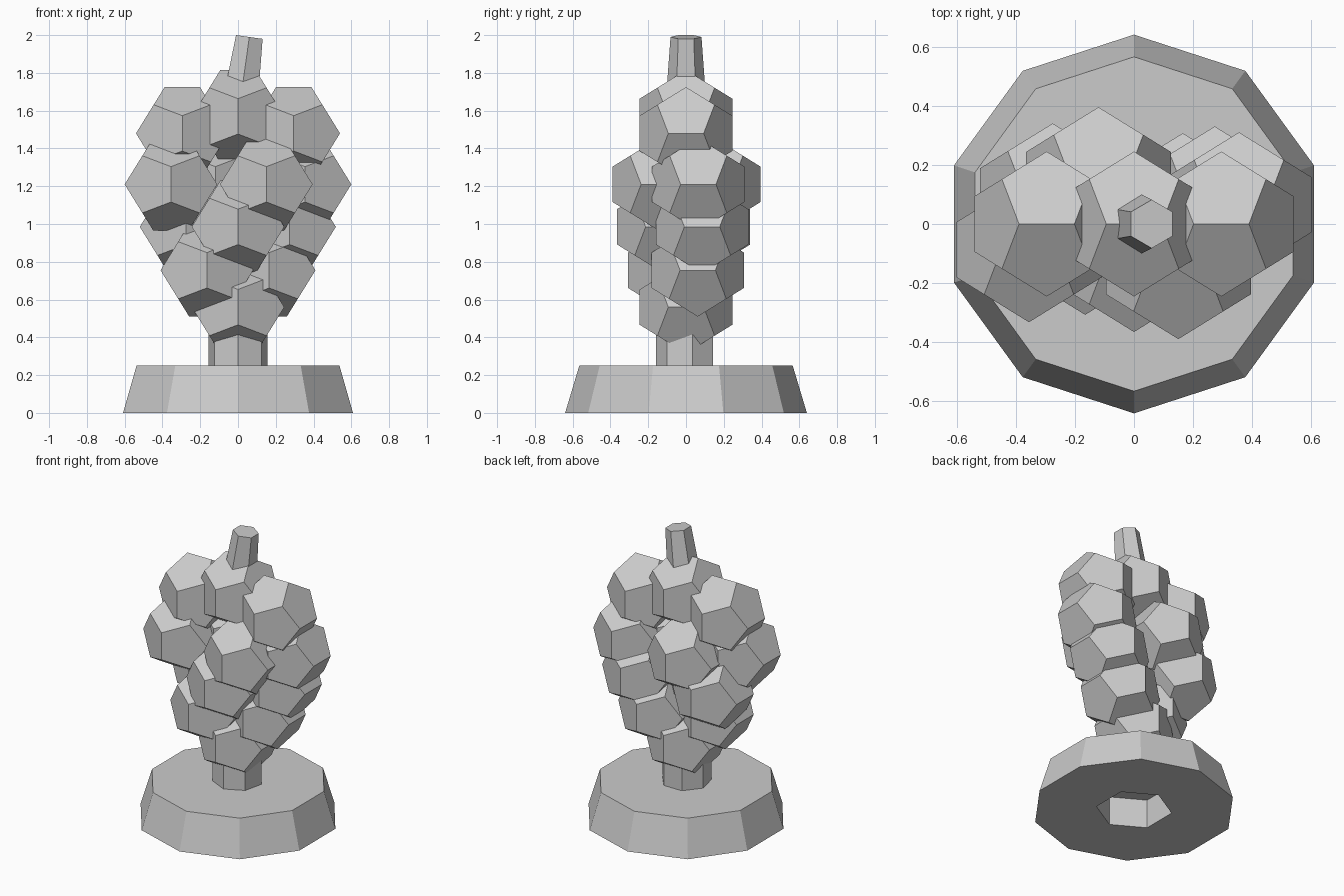
import bpy
import bmesh
from math import sin, cos, pi, sqrt
from mathutils import Matrix, Vector

cube = bpy.data.objects.get("Cube")
if cube:
    bpy.data.objects.remove(cube, do_unlink=True)

grey = bpy.data.materials.new("plain grey")
grey.use_nodes = True
tone = (0.6, 0.6, 0.6, 1)
grey.diffuse_color = tone
grey.node_tree.nodes["Principled BSDF"].inputs["Base Color"].default_value = tone


def finish(bm, name, location=(0, 0, 0)):
    bmesh.ops.recalc_face_normals(bm, faces=bm.faces)
    mesh = bpy.data.meshes.new(name)
    bm.to_mesh(mesh)
    bm.free()
    mesh.materials.append(grey)
    obj = bpy.data.objects.new(name, mesh)
    obj.location = location
    bpy.context.collection.objects.link(obj)
    return obj


def ring(bm, sides, radius, z):
    """Polygon of vertices with one corner towards the front."""
    return [bm.verts.new((radius * sin(2 * pi * i / sides),
                          -radius * cos(2 * pi * i / sides), z))
            for i in range(sides)]


def prism(name, sides, bottom, top, z0, z1):
    bm = bmesh.new()
    a, b = ring(bm, sides, bottom, z0), ring(bm, sides, top, z1)
    bm.faces.new(a)
    bm.faces.new(b)
    for i in range(sides):
        j = (i + 1) % sides
        bm.faces.new((a[i], a[j], b[j], b[i]))
    return finish(bm, name)


def dodecahedron(name, location, half_width=0.245):
    bm = bmesh.new()
    phi = (1 + sqrt(5)) / 2
    s = half_width / phi
    signs = (-1, 1)
    points = [(x, y, z) for x in signs for y in signs for z in signs]
    for a in signs:
        for b in signs:
            points += [(a / phi, 0, b * phi), (0, a * phi, b / phi),
                       (a * phi, b / phi, 0)]
    for p in points:
        bm.verts.new(Vector(p) * s)
    bmesh.ops.convex_hull(bm, input=bm.verts)
    bmesh.ops.dissolve_limit(bm, angle_limit=0.05, verts=bm.verts, edges=bm.edges)
    return finish(bm, name, location)


# Base with a six-sided pocket underneath
base = prism("base", 10, 0.64, 0.565, 0, 0.25)
cutter = prism("base_pocket_cutter", 6, 0.24, 0.24, -0.1, 0.2)
cutter.hide_render = True
cut = base.modifiers.new("pocket", "BOOLEAN")
cut.operation = "DIFFERENCE"
cut.solver = "EXACT"
cut.object = cutter
bpy.context.view_layer.objects.active = base
bpy.ops.object.modifier_apply(modifier=cut.name)
bpy.data.objects.remove(cutter, do_unlink=True)

# Post between base and fruit
prism("post", 7, 0.16, 0.16, 0.22, 0.5)

# Fruit in tiers: height, then plan positions
tiers = [
    (1.57, [(0, 0)]),
    (1.48, [(-0.295, 0), (0.295, 0)]),
    (1.21, [(-0.355, -0.087), (0.15, -0.144), (0.355, 0.065), (-0.12, 0.15)]),
    (0.985, [(0, -0.12), (0.273, 0.085), (-0.275, 0.095)]),
    (0.755, [(-0.165, -0.062), (0.165, 0.062)]),
    (0.56, [(0, 0)]),
]
for number, (z, spots) in enumerate(tiers, 1):
    for x, y in spots:
        dodecahedron(f"berry_tier_{number}", (x, y, z))

# Leaning stalk on top
stalk = prism("stalk", 6, 0.108, 0.082, -0.36, 0)
stalk.location = (0.06, 0, 1.99)
stalk.rotation_euler = (0, 0.14, 0)
